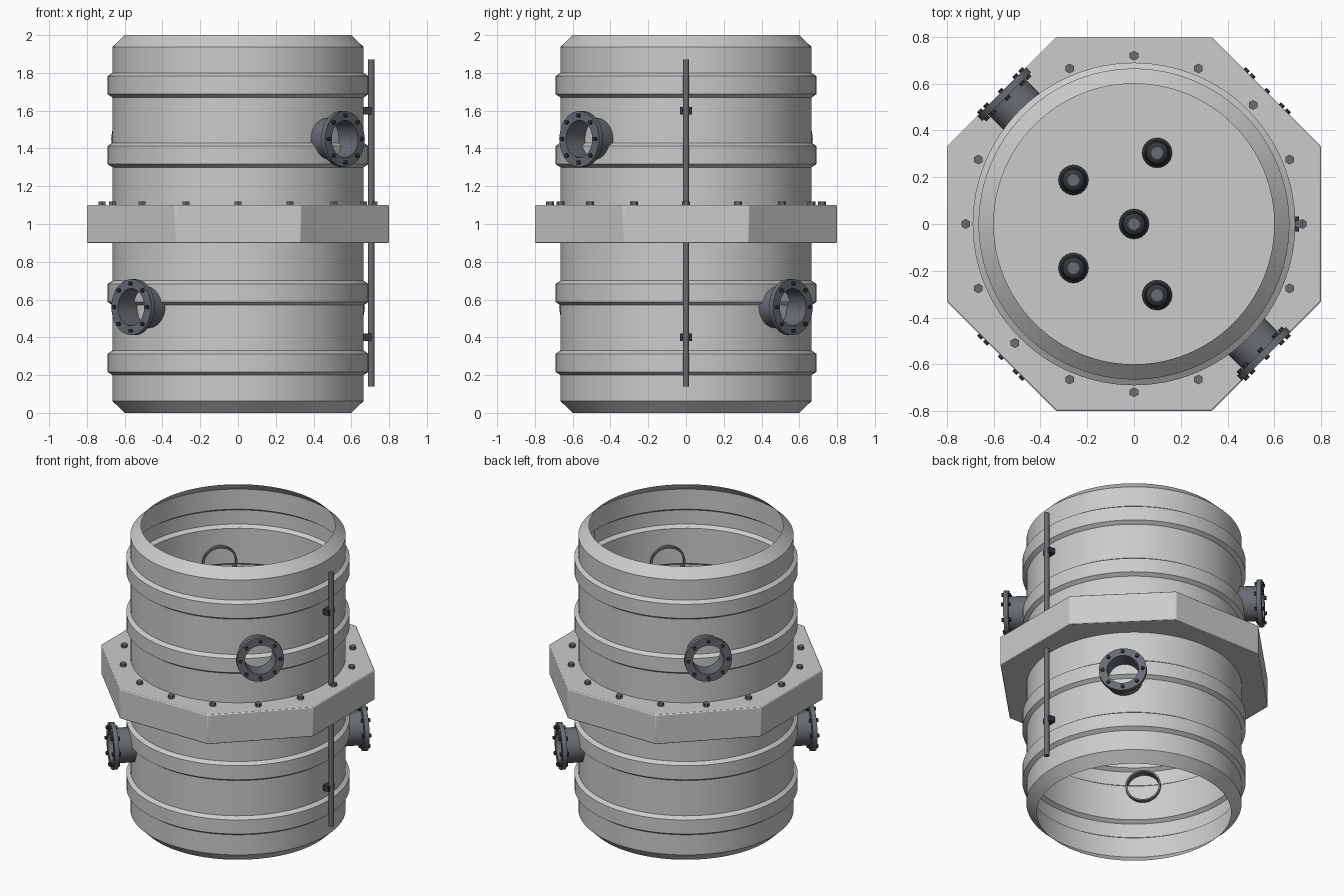
import bpy, bmesh, math
from mathutils import Matrix

if "Cube" in bpy.data.objects:
    bpy.data.objects.remove(bpy.data.objects["Cube"])


def material(name, c):
    m = bpy.data.materials.new(name)
    m.diffuse_color = (*c, 1)
    m.use_nodes = True
    m.node_tree.nodes["Principled BSDF"].inputs["Base Color"].default_value = m.diffuse_color
    return m


STEEL = material("dark_steel", (0.14, 0.15, 0.17))
BLACK = material("black_plastic", (0.035, 0.04, 0.045))


def finish(name, bm, mat=None, matrix=None, angle=25):
    bmesh.ops.recalc_face_normals(bm, faces=bm.faces)
    if matrix is not None:
        bm.transform(matrix)
    me = bpy.data.meshes.new(name)
    bm.to_mesh(me)
    bm.free()
    ob = bpy.data.objects.new(name, me)
    bpy.context.collection.objects.link(ob)
    if mat:
        me.materials.append(mat)
    bpy.ops.object.select_all(action='DESELECT')
    ob.select_set(True)
    bpy.context.view_layer.objects.active = ob
    bpy.ops.object.shade_smooth_by_angle(angle=math.radians(angle))
    return ob


def lathe(name, profile, steps=48, closed=False, **kw):
    """Revolve (radius, height) points around z."""
    bm = bmesh.new()
    vs = [bm.verts.new((r, 0, z)) for r, z in profile]
    pairs = list(zip(vs, vs[1:] + (vs[:1] if closed else [])))
    if not closed:
        pairs = list(zip(vs[:-1], vs[1:]))
    es = [bm.edges.new(p) for p in pairs]
    bmesh.ops.spin(bm, geom=vs + es, cent=(0, 0, 0), axis=(0, 0, 1),
                   angle=2 * math.pi, steps=steps, use_duplicate=False)
    bmesh.ops.remove_doubles(bm, verts=bm.verts, dist=1e-5)
    return finish(name, bm, **kw)


def prism(name, r, depth, sides, matrix, mat=None):
    bm = bmesh.new()
    bmesh.ops.create_cone(bm, cap_ends=True, segments=sides,
                          radius1=r, radius2=r, depth=depth)
    return finish(name, bm, mat, matrix)


def at(x, y, z):
    return Matrix.Translation((x, y, z))


# Thin tank shell with raised hoops, mirrored about z = 1
half = [(0.6, 0), (0.665, 0.063)]
for z in (0.20, 0.57):
    half += [(0.665, z), (0.69, z + 0.017), (0.69, z + 0.113), (0.665, z + 0.13)]
lathe("tank_shell", half + [(r, 2 - z) for r, z in reversed(half)], steps=96, angle=20)

# Octagonal middle flange, closing the tank as the nozzle plate
collar = prism("octagon_flange", 0.8 / math.cos(math.pi / 8), 0.2, 8,
               at(0, 0, 1) @ Matrix.Rotation(math.pi / 8, 4, 'Z'))
bev = collar.modifiers.new("soft_edges", 'BEVEL')
bev.width = 0.006
bev.segments = 2

# Flange bolts
for i in range(16):
    a = i * math.pi / 8
    prism(f"flange_bolt_{i}", 0.021, 0.03, 6,
          at(0.72 * math.cos(a), 0.72 * math.sin(a), 1.105), STEEL)

# Four bolted pipe ports: upper pair and lower pair on opposite diagonals
for i, (deg, z) in enumerate([(-45, 1.45), (135, 1.45), (45, 0.56), (225, 0.56)]):
    m = (at(0, 0, z) @ Matrix.Rotation(math.radians(deg), 4, 'Z')
         @ Matrix.Rotation(math.pi / 2, 4, 'Y'))
    lathe(f"pipe_port_{i}", [(0.098, 0.64), (0.11, 0.64), (0.11, 0.77), (0.148, 0.77),
                             (0.148, 0.80), (0.098, 0.80)],
          closed=True, mat=STEEL, matrix=m)
    for k in range(8):
        a = k * math.pi / 4
        prism(f"port_{i}_bolt_{k}", 0.012, 0.056, 6,
              m @ at(0.125 * math.cos(a), 0.125 * math.sin(a), 0.785), BLACK)

# Vertical level tube with its clips
prism("level_tube", 0.017, 1.73, 20, at(0.705, 0, 1.005), STEEL)
for z in (0.4, 1.6):
    bm = bmesh.new()
    bmesh.ops.create_cube(bm, size=1)
    finish(f"tube_clip_{z}", bm, BLACK,
           at(0.681, 0, z) @ Matrix.Diagonal((0.05, 0.064, 0.038, 1)))

# Filter nozzles on the plate: one in the centre and four around it
spots = [(0, 0)] + [(0.32 * math.cos(math.radians(d)), 0.32 * math.sin(math.radians(d)))
                    for d in (72, 144, 216, 288)]
for i, (x, y) in enumerate(spots):
    lathe(f"filter_nozzle_{i}", [(0, 1.09), (0.064, 1.09), (0.064, 1.12), (0.054, 1.13),
                                 (0.046, 1.19), (0.03, 1.20), (0.025, 1.20)],
          steps=24, mat=BLACK, matrix=at(x, y, 0))
    prism(f"nozzle_cap_{i}", 0.025, 0.11, 16, at(x, y, 1.15), STEEL)
    prism(f"nozzle_stem_{i}", 0.025, 0.1, 16, at(x, y, 0.86), BLACK)
